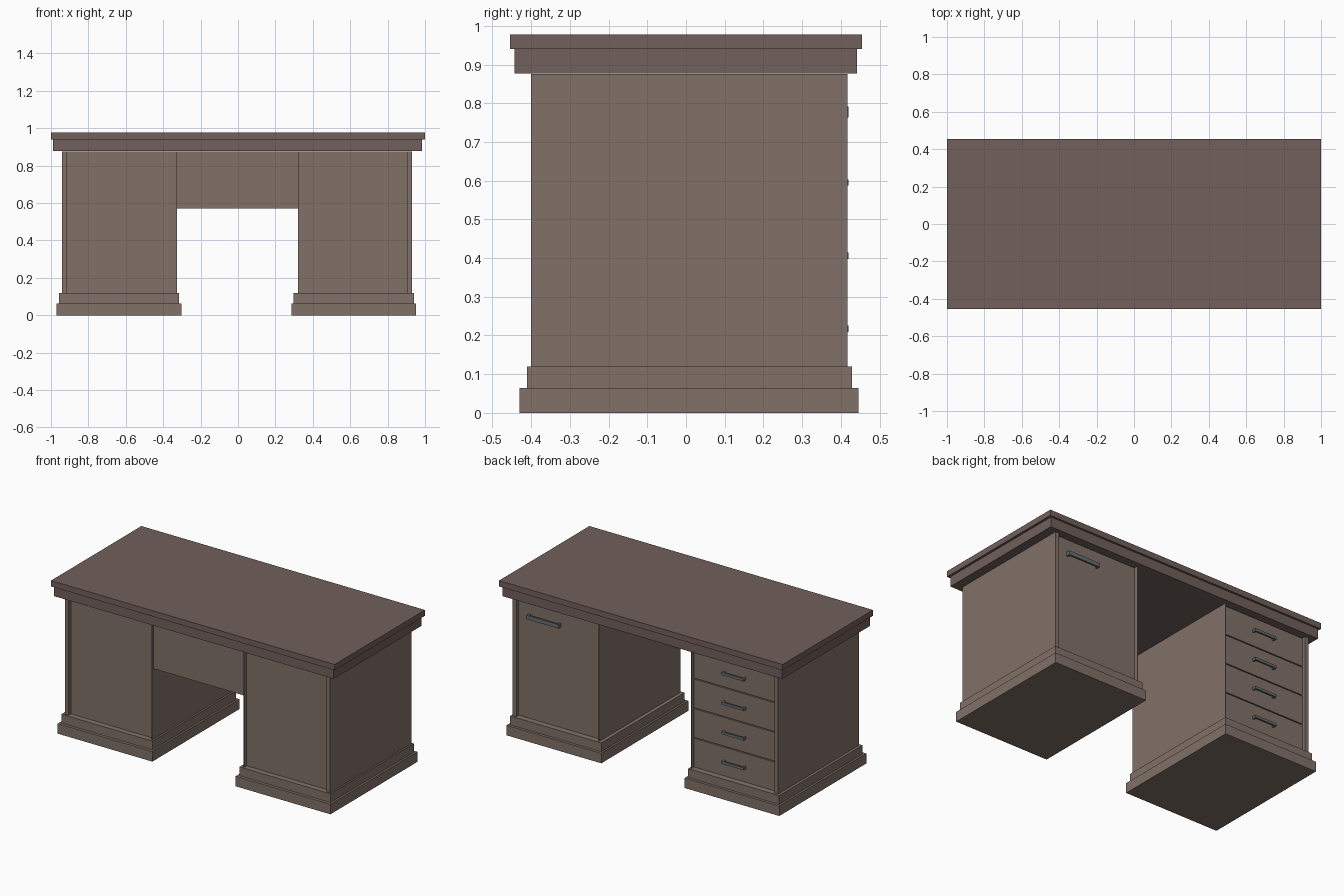
import bpy

if "Cube" in bpy.data.objects:
    bpy.data.objects.remove(bpy.data.objects["Cube"])


def material(name, rgb):
    m = bpy.data.materials.new(name)
    m.diffuse_color = (*rgb, 1)
    m.use_nodes = True
    m.node_tree.nodes["Principled BSDF"].inputs["Base Color"].default_value = m.diffuse_color
    return m


WOOD = material("wood", (0.22, 0.165, 0.14))
TOP = material("dark_wood", (0.165, 0.115, 0.105))
METAL = material("metal", (0.14, 0.16, 0.16))


def box(name, x, y, z, mat=WOOD):
    """Box from (min, max) ranges on each axis."""
    bpy.ops.mesh.primitive_cube_add(
        size=1, location=[(a + b) / 2 for a, b in (x, y, z)])
    ob = bpy.context.object
    ob.name = name
    ob.scale = [abs(b - a) for a, b in (x, y, z)]
    bpy.ops.object.transform_apply(location=False, rotation=False, scale=True)
    ob.data.materials.append(mat)
    return ob


def handle(name, x0, x1, z, h, face_y):
    """Flat pull bar on two short feet."""
    box(name + "_bar", (x0, x1), (0.41, 0.42), (z - h / 2, z + h / 2), METAL)
    for i, fx in enumerate((x0, x1 - 0.012)):
        box(f"{name}_foot_{i + 1}", (fx, fx + 0.012), (face_y, 0.411),
            (z - h / 2, z + h / 2), METAL)


# Stepped desk top
box("top_slab", (-1, 1), (-0.455, 0.455), (0.94, 0.977), TOP)
box("top_moulding", (-0.988, 0.985), (-0.443, 0.442), (0.877, 0.94), TOP)

# Pedestals: stepped base, thick outer side, thin inner side, recessed core
LOW, HIGH = 0.12, 0.875
FACE_FRONT, FACE_BACK = -0.375, 0.395
OUTER_T, INNER_T = 0.025, 0.004
pedestals = {
    "left": dict(foot=(-0.97, -0.303), step=(-0.957, -0.315),
                 outer=-0.94, inner=-0.326),
    "right": dict(foot=(0.285, 0.953), step=(0.297, 0.94),
                  outer=0.93, inner=0.32),
}
spans = {}
for side, p in pedestals.items():
    s = 1 if side == "right" else -1
    box(side + "_plinth", p["foot"], (-0.43, 0.446), (0, 0.064))
    box(side + "_plinth_step", p["step"], (-0.411, 0.429), (0.064, LOW))
    o, i = p["outer"] - s * OUTER_T, p["inner"] + s * INNER_T
    box(side + "_outer_side", sorted((o, p["outer"])), (-0.4, 0.417), (LOW, HIGH))
    box(side + "_inner_side", sorted((p["inner"], i)), (-0.4, 0.417), (LOW, HIGH))
    spans[side] = sorted((o, i))
    box(side + "_core", spans[side], (FACE_FRONT, FACE_BACK - 0.02), (LOW, HIGH))

# Modesty panel between the pedestals
box("modesty_panel", (-0.326, 0.32), (-0.387, -0.37), (0.57, HIGH))

# Drawers on the back of the left pedestal
x0, x1 = spans["left"]
pitch = (HIGH - LOW) / 4
mid = (x0 + x1) / 2
for n in range(4):
    z = LOW + n * pitch
    box(f"drawer_{n + 1}", (x0 + 0.003, x1 - 0.003),
        (FACE_BACK - 0.021, FACE_BACK), (z + 0.003, z + pitch - 0.003))
    handle(f"drawer_handle_{n + 1}", mid - 0.078, mid + 0.078,
           z + pitch / 2 + 0.003, 0.016, FACE_BACK)

# Door on the back of the right pedestal
x0, x1 = spans["right"]
box("door", (x0 + 0.002, x1 - 0.002), (FACE_BACK - 0.021, FACE_BACK),
    (LOW + 0.003, HIGH - 0.003))
handle("door_handle", 0.605, 0.83, 0.776, 0.025, FACE_BACK)
